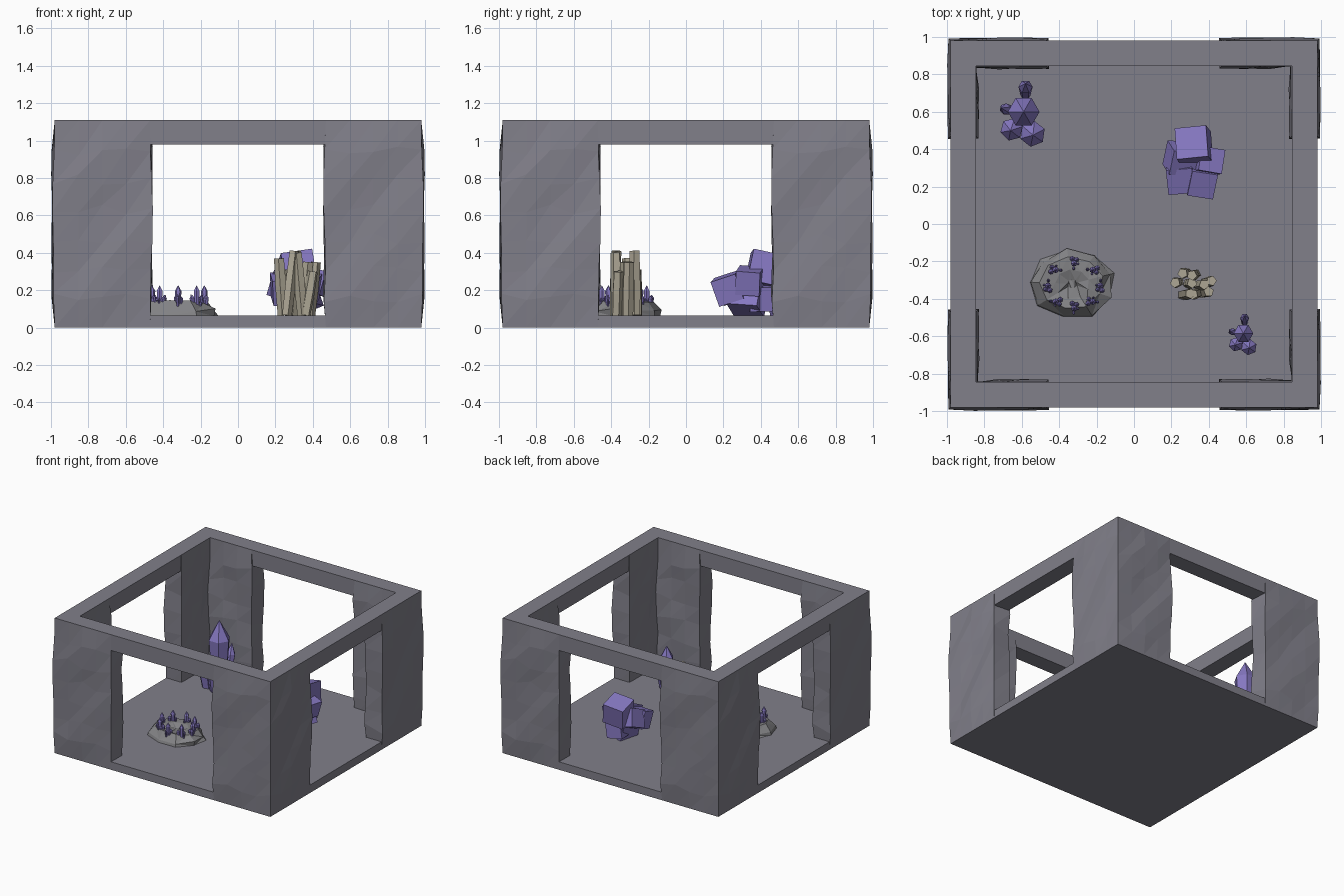
import bpy, bmesh, math, random
from mathutils import Vector, Matrix, Euler

random.seed(4)
if "Cube" in bpy.data.objects:
    bpy.data.objects.remove(bpy.data.objects["Cube"])


def material(name, rgb):
    m = bpy.data.materials.new(name)
    m.use_nodes = True
    m.diffuse_color = (*rgb, 1)
    m.node_tree.nodes["Principled BSDF"].inputs["Base Color"].default_value = (*rgb, 1)
    return m


STONE = material("stone grey", (0.22, 0.215, 0.255))
ROCK = material("rock grey", (0.23, 0.23, 0.24))
PURPLE = material("crystal purple", (0.24, 0.19, 0.54))
SAND = material("sandy beige", (0.42, 0.385, 0.30))


def finish(name, bm, mat):
    bmesh.ops.remove_doubles(bm, verts=bm.verts, dist=0.0004)
    bmesh.ops.recalc_face_normals(bm, faces=bm.faces)
    mesh = bpy.data.meshes.new(name)
    bm.to_mesh(mesh)
    bm.free()
    mesh.materials.append(mat)
    ob = bpy.data.objects.new(name, mesh)
    bpy.context.collection.objects.link(ob)
    return ob


def loft(bm, rings, caps=True):
    """Skin a stack of closed rings of points."""
    rows = [[bm.verts.new(p) for p in ring] for ring in rings]
    n = len(rows[0])
    for a, b in zip(rows, rows[1:]):
        for i in range(n):
            j = (i + 1) % n
            bm.faces.new((a[i], a[j], b[j], b[i]))
    if caps:
        bm.faces.new(rows[0][::-1])
        bm.faces.new(rows[-1])


def square(r, z):
    return [(x * r, y * r, z) for x, y in ((-1, -1), (1, -1), (1, 1), (-1, 1))]


def prism(bm, base, tip, profile, sides, spin=0.0):
    """Faceted shaft from base to tip; profile lists (fraction, radius)."""
    base, axis = Vector(base), Vector(tip) - Vector(base)
    turn = axis.to_track_quat("Z", "Y")
    rings = []
    for t, r in profile:
        rings.append([base + axis * t + turn @ Vector(
            (r * math.cos(spin + math.tau * i / sides),
             r * math.sin(spin + math.tau * i / sides), 0)) for i in range(sides)])
    loft(bm, rings)


# Floor slab and open top frame
bm = bmesh.new()
loft(bm, [square(0.98, 0), square(0.98, 0.065)])
finish("floor_slab", bm, STONE)
bm = bmesh.new()
loft(bm, [square(0.98, 0.98), square(0.98, 1.11), square(0.845, 1.11),
          square(0.845, 0.98), square(0.98, 0.98)], caps=False)
finish("top_frame", bm, STONE)

# L-shaped rough corner walls, one shape turned four times
CORNERS = [(0.845, 0.845), (0.845, 0.47), (0.98, 0.47),
           (0.98, 0.98), (0.47, 0.98), (0.47, 0.845)]
STEPS = [3, 1, 4, 4, 1, 3]
LEVELS = 7


def wall_rings():
    path = []
    for k, steps in enumerate(STEPS):
        a, b = Vector(CORNERS[k]), Vector(CORNERS[(k + 1) % 6])
        side = (b - a).normalized()
        out = Vector((side.y, -side.x))
        for i in range(steps):
            path.append((a.lerp(b, i / steps), out, side, i == 0, k))
    rings = []
    for lv in range(LEVELS + 1):
        t = lv / LEVELS
        fade = min(1, 3.5 * math.sin(math.pi * t))
        ring = []
        for p, out, side, corner, k in path:
            run = p.y - p.x
            wave = 0.5 + 0.5 * math.sin(11 * (run - 0.9 * t) + 0.8)
            bulge = fade * (0.013 * wave + random.uniform(0, 0.006))
            push = out * bulge
            if corner:
                push = (out - side) * bulge * 0.9
            z = 0.002 + 1.106 * t
            if 0 < lv < LEVELS:
                z += random.uniform(-0.03, 0.03)
            ring.append((p.x + push.x, p.y + push.y, z))
        rings.append(ring)
    return rings


shape = wall_rings()
for k, name in enumerate(("back_left", "back_right", "front_right", "front_left")):
    bm = bmesh.new()
    loft(bm, shape)
    bmesh.ops.triangulate(bm, faces=[f for f in bm.faces if len(f.verts) == 4],
                          quad_method="FIXED")
    bmesh.ops.rotate(bm, verts=bm.verts, matrix=Matrix.Rotation(k * math.pi / 2, 3, "Z"))
    finish("corner_wall_" + name, bm, STONE)

# Pointed crystals: base offset, tip offset, radius
SPIKES = [((0, 0), (0, 0, 0.53), 0.085),
          ((0.04, -0.10), (0.05, -0.125, 0.29), 0.07),
          ((-0.05, -0.08), (-0.07, -0.10, 0.26), 0.062),
          ((0.01, 0.09), (0.01, 0.15, 0.29), 0.038),
          ((-0.05, 0.005), (-0.12, 0.02, 0.22), 0.03)]


def crystal_cluster(bm, x, y, z, s, turn=0.0):
    rot = Matrix.Rotation(turn, 3, "Z")
    at = Vector((x, y, z))
    for (bx, by), tip, r in SPIKES:
        r *= s
        prism(bm, at + rot @ Vector((bx, by, 0)) * s, at + rot @ Vector(tip) * s,
              [(0, r * 0.7), (0.72, r), (1, r * 0.03)], 6, turn)


for name, x, y, s in (("large", -0.59, 0.6, 1.0), ("small", 0.585, -0.585, 0.62)):
    bm = bmesh.new()
    crystal_cluster(bm, x, y, 0.06, s)
    finish(name + "_crystal_cluster", bm, PURPLE)

# Low dished rock carrying a ring of tiny crystals
bm = bmesh.new()
rings = []
for r, z in ((1.0, 0.062), (0.97, 0.09), (0.74, 0.14), (0.42, 0.135), (0.12, 0.115)):
    ring = []
    for i in range(9):
        a = math.tau * i / 9 + 0.3
        q = r * random.uniform(0.93, 1.05)
        lift = random.uniform(-0.012, 0.012) if z > 0.07 else 0
        ring.append((-0.33 + 0.23 * q * math.cos(a), -0.32 + 0.19 * q * math.sin(a), z + lift))
    rings.append(ring)
loft(bm, rings)
bmesh.ops.triangulate(bm, faces=bm.faces)
finish("geode_rock", bm, ROCK)
bm = bmesh.new()
for i in range(8):
    a = math.tau * i / 8
    crystal_cluster(bm, -0.32 + 0.14 * math.cos(a), -0.33 + 0.12 * math.sin(a),
                    0.115, 0.21, a * 2)
finish("geode_crystals", bm, PURPLE)

# Jumble of tilted cubic crystals
bm = bmesh.new()
for x, y, z, size in ((0.25, 0.25, 0.21, 0.14), (0.36, 0.23, 0.21, 0.14),
                      (0.32, 0.42, 0.31, 0.17), (0.25, 0.35, 0.24, 0.14),
                      (0.40, 0.34, 0.25, 0.13), (0.33, 0.33, 0.17, 0.17),
                      (0.34, 0.40, 0.16, 0.13)):
    tilt = Euler([random.uniform(-0.4, 0.4) for _ in range(3)]).to_matrix().to_4x4()
    bmesh.ops.create_cube(bm, size=size, matrix=Matrix.Translation((x, y, z)) @ tilt)
ob = finish("cubic_crystals", bm, PURPLE)

# Bundle of leaning mineral columns
bm = bmesh.new()
for x, y, top, lean in ((0.23, -0.31, 0.37, -0.01), (0.28, -0.38, 0.41, 0.02),
                        (0.32, -0.27, 0.41, -0.01), (0.33, -0.37, 0.40, -0.015),
                        (0.36, -0.33, 0.35, 0.015), (0.40, -0.31, 0.35, 0.015),
                        (0.27, -0.26, 0.31, -0.01), (0.30, -0.32, 0.31, 0.01),
                        (0.38, -0.37, 0.30, 0.02)):
    prism(bm, (x - lean, y, 0.066), (x + lean, y + lean * 0.4, top),
          [(0, 0.028), (0.5, 0.031), (1, 0.028)], 5, random.uniform(0, 6))
finish("mineral_columns", bm, SAND)
